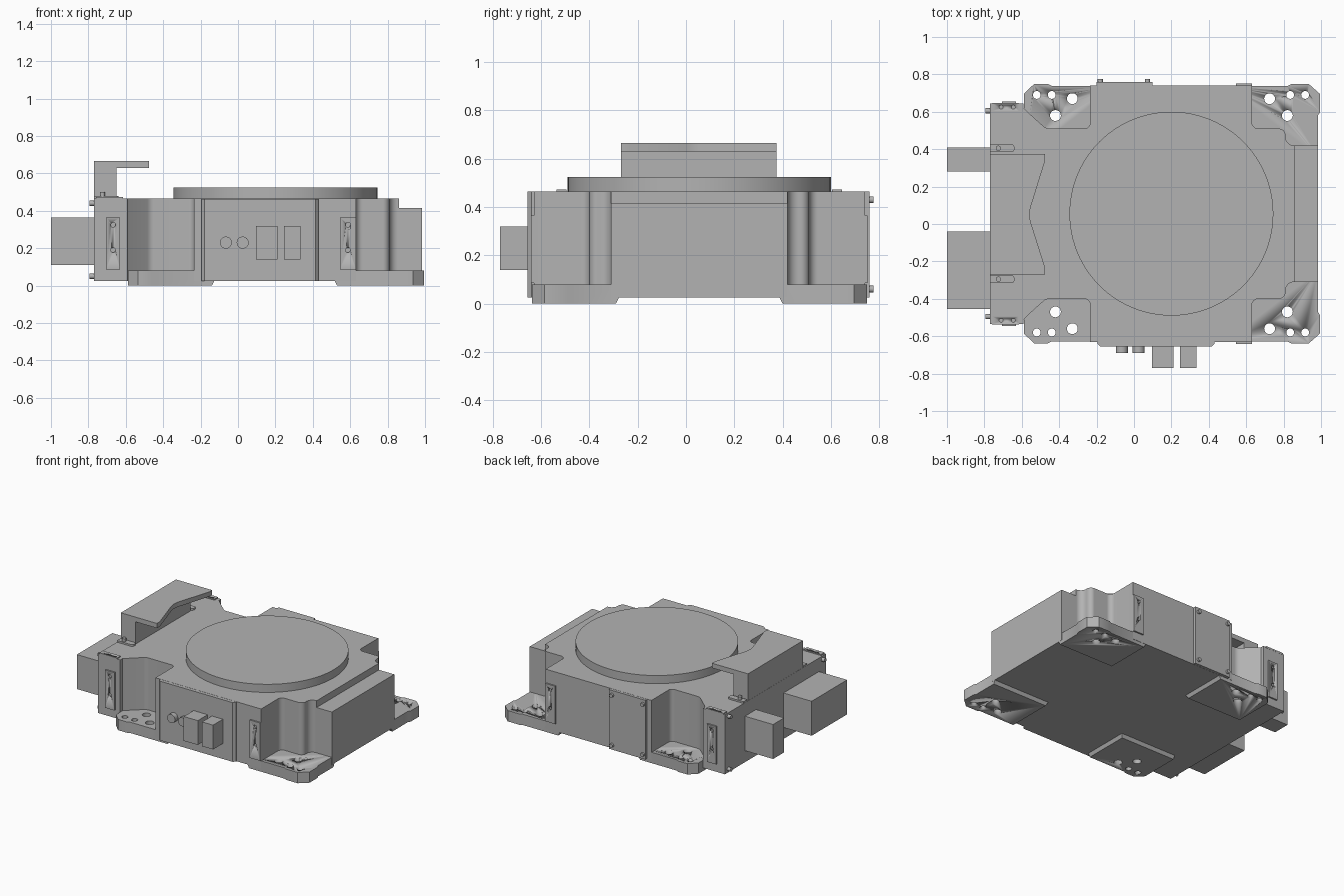
import bpy, bmesh, math
from mathutils import Vector, Matrix

if "Cube" in bpy.data.objects:
    bpy.data.objects.remove(bpy.data.objects["Cube"], do_unlink=True)

CY = 0.055  # y of the housing's mirror line

grey = bpy.data.materials.new("machine_grey")
grey.diffuse_color = (0.45, 0.45, 0.45, 1)
grey.use_nodes = True
grey.node_tree.nodes["Principled BSDF"].inputs["Base Color"].default_value = (0.45, 0.45, 0.45, 1)


def finish(name, bm):
    bmesh.ops.recalc_face_normals(bm, faces=bm.faces)
    me = bpy.data.meshes.new(name)
    bm.to_mesh(me)
    bm.free()
    ob = bpy.data.objects.new(name, me)
    bpy.context.collection.objects.link(ob)
    me.materials.append(grey)
    select(ob)
    bpy.ops.object.shade_smooth_by_angle(angle=math.radians(30))
    return ob


def select(ob):
    bpy.ops.object.select_all(action='DESELECT')
    ob.select_set(True)
    bpy.context.view_layer.objects.active = ob


def flip(points):
    """Mirror an outline across the housing's centre line."""
    return [(p[0], 2 * CY - p[1], *p[2:]) for p in reversed(points)]


def rounded(points, steps=8):
    """Replace each corner (x, y, radius) by an arc."""
    out = []
    for i, p in enumerate(points):
        c = Vector(p[:2])
        if len(p) < 3:
            out.append(c)
            continue
        a = (Vector(points[i - 1][:2]) - c).normalized()
        b = (Vector(points[(i + 1) % len(points)][:2]) - c).normalized()
        half = a.angle(b) / 2
        mid = c + (a + b).normalized() * p[2] / math.sin(half)
        start = c + a * p[2] / math.tan(half) - mid
        end = c + b * p[2] / math.tan(half) - mid
        for k in range(steps + 1):
            d = start.lerp(end, k / steps).normalized() * p[2]
            out.append(mid + d)
    return out


def prism(name, points, z0, z1):
    bm = bmesh.new()
    pts = rounded(points)
    lo = [bm.verts.new((p.x, p.y, z0)) for p in pts]
    hi = [bm.verts.new((p.x, p.y, z1)) for p in pts]
    bm.faces.new(lo)
    bm.faces.new(hi)
    for i in range(len(pts)):
        j = (i + 1) % len(pts)
        bm.faces.new((lo[i], lo[j], hi[j], hi[i]))
    return finish(name, bm)


def box(name, x0, x1, y0, y1, z0, z1):
    return prism(name, [(x0, y0), (x1, y0), (x1, y1), (x0, y1)], z0, z1)


def rods(name, specs, axis='Z', seg=32):
    """Cylinders (centre, radius, length) along one axis in a single mesh."""
    rot = {'X': Matrix.Rotation(math.pi / 2, 4, 'Y'),
           'Y': Matrix.Rotation(math.pi / 2, 4, 'X'), 'Z': Matrix()}[axis]
    bm = bmesh.new()
    for c, r, length in specs:
        bmesh.ops.create_cone(bm, cap_ends=True, segments=seg, radius1=r, radius2=r,
                              depth=length, matrix=Matrix.Translation(c) @ rot)
    return finish(name, bm)


def drill(ob, specs, axis='Z'):
    cutter = rods("hole_cutter", specs, axis, 20)
    cutter.hide_render = True
    mod = ob.modifiers.new("holes", 'BOOLEAN')
    mod.operation, mod.object, mod.solver = 'DIFFERENCE', cutter, 'EXACT'
    select(ob)
    bpy.ops.object.modifier_apply(modifier=mod.name)
    bpy.data.objects.remove(cutter, do_unlink=True)


# Main housing with a recessed pocket at each corner
half = [(0.86, 0.42), (0.81, 0.42, 0.045), (0.81, 0.51, 0.035), (0.63, 0.51, 0.035), (0.63, 0.74),
        (-0.235, 0.74), (-0.235, 0.51, 0.03), (-0.47, 0.51, 0.05), (-0.57, 0.60),
        (-0.59, 0.62), (-0.59, 0.645), (-0.77, 0.645)]
prism("housing", half + flip(half), 0.025, 0.465)
box("lower_right_block", 0.855, 0.985, -0.31, 0.42, 0.025, 0.415)

# Mounting feet with bolt holes and sloped inner edges
SLOPE = 0.04
left_foot = [(-0.14, 0.40), (-0.14, 0.738), (-0.44, 0.738), (-0.46, 0.748), (-0.535, 0.748),
             (-0.589, 0.695), (-0.589, 0.40)]
right_foot = [(0.53, 0.40), (0.984, 0.40), (0.984, 0.58), (0.995, 0.60), (0.995, 0.695),
              (0.935, 0.748), (0.84, 0.748), (0.82, 0.738), (0.53, 0.738)]
left_holes = [(-0.52, 0.69, 0.021), (-0.44, 0.69, 0.021), (-0.33, 0.67, 0.029), (-0.42, 0.58, 0.029)]
right_holes = [(0.915, 0.69, 0.021), (0.835, 0.69, 0.021), (0.725, 0.67, 0.029), (0.82, 0.58, 0.029)]
for side, outline, holes, inner_x, dx in (("left", left_foot, left_holes, -0.14, SLOPE),
                                          ("right", right_foot, right_holes, 0.53, -SLOPE)):
    for end in ("back", "front"):
        front = end == "front"
        foot = prism(f"{end}_{side}_foot", flip(outline) if front else outline, 0, 0.08)
        inner_y = 2 * CY - 0.40 if front else 0.40
        for v in foot.data.vertices:
            if v.co.z > 0.05:
                if abs(v.co.x - inner_x) < 0.001:
                    v.co.x += dx
                if abs(v.co.y - inner_y) < 0.001:
                    v.co.y += SLOPE if front else -SLOPE
        spots = flip(holes) if front else holes
        drill(foot, [((x, y, 0.04), r, 0.3) for x, y, r in spots])

# Round turntable
rods("turntable", [((0.20, CY, 0.49), 0.545, 0.07)], seg=96)

# Raised hood: upright wall and overhanging plate with a notched edge
box("hood_wall", -0.769, -0.65, -0.27, 0.375, 0.46, 0.64)
prism("hood_plate", [(-0.77, -0.27), (-0.475, -0.27), (-0.475, -0.235), (-0.565, 0.05, 0.15),
                     (-0.475, 0.34), (-0.475, 0.375), (-0.77, 0.375)], 0.63, 0.665)

# Front access panel with its sockets
prism("front_panel", [(-0.195, -0.60), (-0.195, -0.64), (-0.18, -0.655), (0.415, -0.655),
                      (0.43, -0.64), (0.43, -0.60)], 0.026, 0.464)
rods("round_sockets", [((x, -0.67, 0.23), 0.032, 0.04) for x in (-0.065, 0.025)], 'Y')
rods("round_socket_collars", [((x, -0.66, 0.23), 0.028, 0.03) for x in (-0.065, 0.025)], 'Y')
box("wide_front_socket", 0.095, 0.21, -0.77, -0.65, 0.14, 0.32)
box("narrow_front_socket", 0.245, 0.335, -0.77, -0.65, 0.14, 0.32)

# Back access panel and bolts
box("back_panel", -0.2, 0.10, 0.70, 0.76, 0.026, 0.464)
rods("back_panel_bolts", [((x, 0.76, z), 0.014, 0.03) for x in (-0.18, 0.072) for z in (0.06, 0.43)], 'Y', 20)

# Left end sockets and bolts
box("small_end_socket", -1.0, -0.76, 0.28, 0.41, 0.11, 0.365)
box("large_end_socket", -1.0, -0.76, -0.455, -0.04, 0.11, 0.365)
rods("end_bolts", [((-0.775, y, z), 0.014, 0.04) for y in (-0.495, 0.605) for z in (0.05, 0.44)], 'X', 20)

# Drilled cover strips on the front and back faces
for end, sign in (("back", 1), ("front", -1)):
    for name, x0, x1, hx, wall in (("left", -0.705, -0.63, -0.668, 0.59),
                                   ("right", 0.545, 0.63, 0.588, 0.685)):
        y = CY + sign * wall
        strip = box(f"{end}_{name}_strip", x0, x1, min(y, y + sign * 0.011),
                    max(y, y + sign * 0.011), 0.085, 0.365)
        drill(strip, [((hx, y, z), 0.013, 0.1) for z in (0.19, 0.325)], 'Y')

    # Drilled strip and bolted tab on top of the left end
    y = CY + sign * 0.57
    top = box(f"{end}_top_strip", -0.76, -0.615, y - 0.021, y + 0.021, 0.46, 0.473)
    drill(top, [((x, y, 0.47), 0.011, 0.1) for x in (-0.71, -0.645)])
    y = CY + sign * 0.35
    prism(f"{end}_hood_tab", [(-0.769, y - 0.021), (-0.64, y - 0.021, 0.015),
                              (-0.64, y + 0.021, 0.015), (-0.769, y + 0.021)], 0.46, 0.478)
    rods(f"{end}_hood_bolt", [((-0.725, y, 0.485), 0.014, 0.03)], seg=20)
